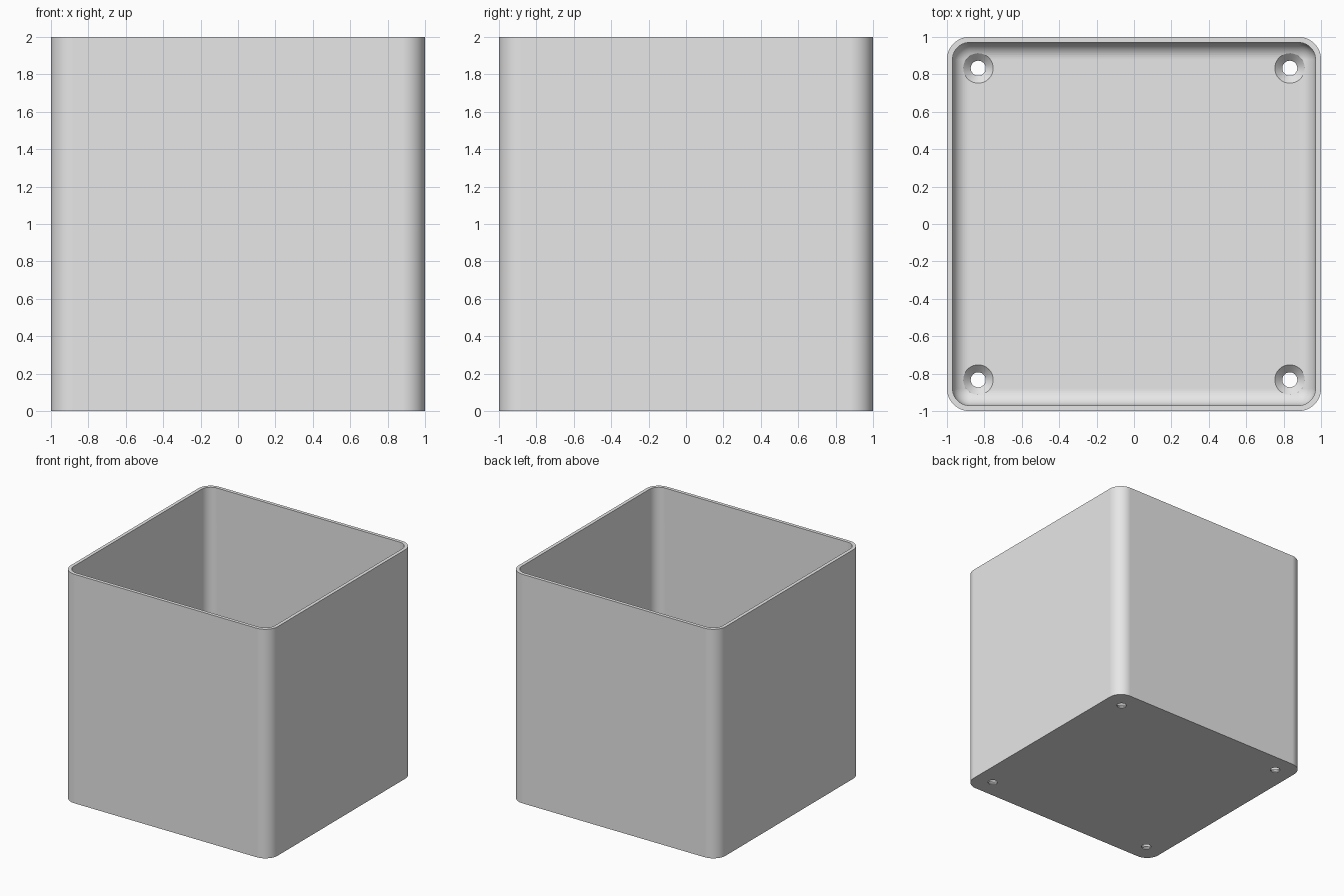
import bpy, bmesh
from math import sin, cos, pi

cube = bpy.data.objects.get("Cube")
if cube:
    bpy.data.objects.remove(cube, do_unlink=True)

RADIUS, WALL, FLOOR, HEIGHT = 0.12, 0.03, 0.05, 2.0
HOLE_POS, HOLE_R, SINK_R, SINK_DEPTH = 0.833, 0.04, 0.08, 0.04
STEPS = 12

grey = bpy.data.materials.new("light grey")
grey.use_nodes = True
grey.diffuse_color = (0.8, 0.8, 0.8, 1)
grey.node_tree.nodes["Principled BSDF"].inputs["Base Color"].default_value = (0.8, 0.8, 0.8, 1)


def rounded_square(inset):
    """Outline points of the box plan, moved inwards by inset."""
    core, r = 1 - RADIUS, RADIUS - inset
    points = []
    for corner in range(4):
        sx, sy = ((1, 1), (-1, 1), (-1, -1), (1, -1))[corner]
        for i in range(STEPS + 1):
            a = (corner + i / STEPS) * pi / 2
            points.append((sx * core + r * cos(a), sy * core + r * sin(a)))
    return points


def circle(x, y, r, count=48):
    return [(x + r * cos(2 * pi * i / count), y + r * sin(2 * pi * i / count))
            for i in range(count)]


def loft(bm, sections):
    """Skin a stack of (outline, z) sections and cap both ends."""
    rings = [[bm.verts.new((x, y, z)) for x, y in outline] for outline, z in sections]
    for low, high in zip(rings, rings[1:]):
        for i in range(len(low)):
            j = (i + 1) % len(low)
            bm.faces.new((low[i], low[j], high[j], high[i]))
    bm.faces.new(rings[0][::-1])
    bm.faces.new(rings[-1])


def make_object(name, bm):
    bmesh.ops.remove_doubles(bm, verts=bm.verts, dist=1e-5)
    bmesh.ops.recalc_face_normals(bm, faces=bm.faces)
    mesh = bpy.data.meshes.new(name)
    bm.to_mesh(mesh)
    bm.free()
    mesh.materials.append(grey)
    obj = bpy.data.objects.new(name, mesh)
    bpy.context.collection.objects.link(obj)
    return obj


# Open box: outer wall, rim, inner wall, rounded inner floor edge
fillet = RADIUS - WALL
sections = [(rounded_square(0), 0), (rounded_square(0), HEIGHT), (rounded_square(WALL), HEIGHT)]
for i in range(STEPS + 1):
    a = i / STEPS * pi / 2
    sections.append((rounded_square(WALL + fillet * (1 - cos(a))),
                     FLOOR + fillet * (1 - sin(a))))
bm = bmesh.new()
loft(bm, sections)
box = make_object("open_box", bm)

# Countersunk screw holes in the four floor corners
bm = bmesh.new()
for x in (-HOLE_POS, HOLE_POS):
    for y in (-HOLE_POS, HOLE_POS):
        loft(bm, [(circle(x, y, r), z) for r, z in (
            (HOLE_R, -0.1), (HOLE_R, FLOOR - SINK_DEPTH),
            (SINK_R, FLOOR), (SINK_R, FLOOR + 0.2))])
cutter = make_object("screw_hole_cutter", bm)
cutter.hide_render = True

cut = box.modifiers.new("screw_holes", "BOOLEAN")
cut.operation = "DIFFERENCE"
cut.solver = "EXACT"
cut.object = cutter

bpy.ops.object.select_all(action="DESELECT")
bpy.context.view_layer.objects.active = box
box.select_set(True)
bpy.ops.object.modifier_apply(modifier=cut.name)
bpy.data.objects.remove(cutter, do_unlink=True)

# Smooth curves with crisp edges
bpy.ops.object.shade_smooth_by_angle(angle=pi / 6)
weighted = box.modifiers.new("flat_face_normals", "WEIGHTED_NORMAL")
weighted.keep_sharp = True
